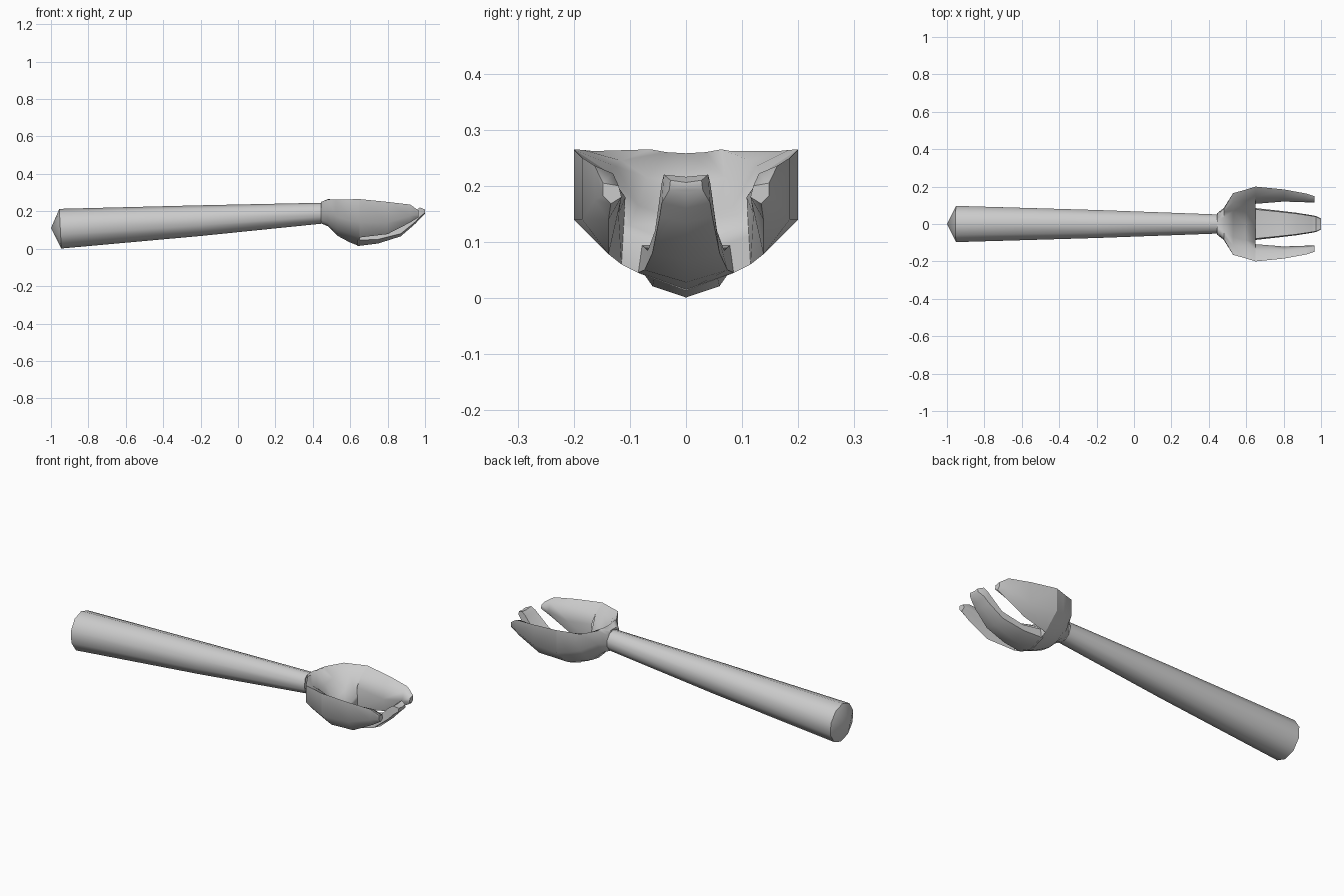
import bpy, bmesh
from math import sin, cos, pi

if "Cube" in bpy.data.objects:
    bpy.data.objects.remove(bpy.data.objects["Cube"])


def loft(name, rings, start_cap=True, end_cap=True, start_tip=None, angle=0.9):
    """Skin a list of equal-length closed rings of 3D points."""
    bm = bmesh.new()
    vs = [[bm.verts.new(p) for p in r] for r in rings]
    n = len(rings[0])
    for a, b in zip(vs, vs[1:]):
        for i in range(n):
            j = (i + 1) % n
            bm.faces.new((a[i], a[j], b[j], b[i]))
    if start_tip:
        t = bm.verts.new(start_tip)
        for i in range(n):
            bm.faces.new((vs[0][i], t, vs[0][(i + 1) % n]))
    elif start_cap:
        bm.faces.new(vs[0][::-1])
    if end_cap:
        bm.faces.new(vs[-1])
    bmesh.ops.recalc_face_normals(bm, faces=bm.faces)
    me = bpy.data.meshes.new(name)
    bm.to_mesh(me)
    bm.free()
    ob = bpy.data.objects.new(name, me)
    bpy.context.collection.objects.link(ob)
    bpy.ops.object.select_all(action='DESELECT')
    ob.select_set(True)
    bpy.context.view_layer.objects.active = ob
    bpy.ops.object.shade_smooth_by_angle(angle=angle)
    return ob


def mirrored(x, half):
    """Close a half section (first and last points on y = 0) across y."""
    return [(x, y, z) for y, z in half] + [(x, -y, z) for y, z in half[-2:0:-1]]


# tapered ten-sided handle with a shallow conical butt
handle = []
for x, zc, r in ((-0.95, 0.107, 0.106), (-0.2, 0.15, 0.082), (0.47, 0.191, 0.055)):
    handle.append([(x - 0.05 * (zc + r * sin(a) - zc) * (x < -0.9), r * cos(a) * 0.96, zc + r * sin(a))
                   for a in (pi / 2 + 2 * pi * i / 10 for i in range(10))])
loft("handle", handle, start_tip=(-1, 0, 0.11), angle=1.1)

# scooped palm: underside from centre to rim, then inside back to centre
palm = [
    (0.445, [(0, .135), (.025, .14), (.045, .155), (.058, .19), (.05, .235),
             (.035, .246), (.02, .25), (0, .25)]),
    (0.48, [(0, .12), (.035, .125), (.06, .14), (.085, .19), (.08, .262),
            (.063, .265), (.035, .26), (0, .258)]),
    (0.53, [(0, .07), (.06, .08), (.1, .105), (.165, .17), (.165, .262),
            (.115, .245), (.07, .215), (0, .205)]),
    (0.595, [(0, .035), (.075, .06), (.108, .08), (.183, .15), (.183, .264),
             (.125, .235), (.085, .165), (0, .135)]),
    (0.65, [(0, .013), (.085, .045), (.115, .06), (.2, .14), (.2, .265),
            (.14, .225), (.1, .13), (0, .09)]),
]
loft("palm", [mirrored(x, h) for x, h in palm], angle=1.1)

# middle prong: x, half width, underside z, side z, top z
middle = [(0.64, .086, .014, .045, .095), (0.75, .074, .028, .05, .085),
          (0.87, .06, .066, .08, .12), (0.95, .047, .135, .145, .205),
          (0.972, .043, .16, .17, .22), (1.0, .03, .188, .192, .21)]
loft("middle_prong", [mirrored(x, [(0, b), (w, s), (w * .92, t), (0, t - .004)])
                      for x, w, b, s, t in middle], start_cap=False)

# pair of curved side prongs
side = [
    (0.65, [(.2, .265), (.2, .14), (.115, .06), (.108, .18), (.14, .225)]),
    (0.8, [(.185, .25), (.185, .14), (.138, .078), (.12, .15), (.14, .22)]),
    (0.92, [(.163, .236), (.163, .175), (.138, .14), (.116, .175), (.13, .222)]),
    (0.965, [(.148, .205), (.148, .182), (.134, .168), (.115, .18), (.12, .2)]),
]
for label, s in (("left", 1), ("right", -1)):
    loft(label + "_prong", [[(x, s * y, z) for y, z in ring] for x, ring in side],
         start_cap=False, angle=1.1)
